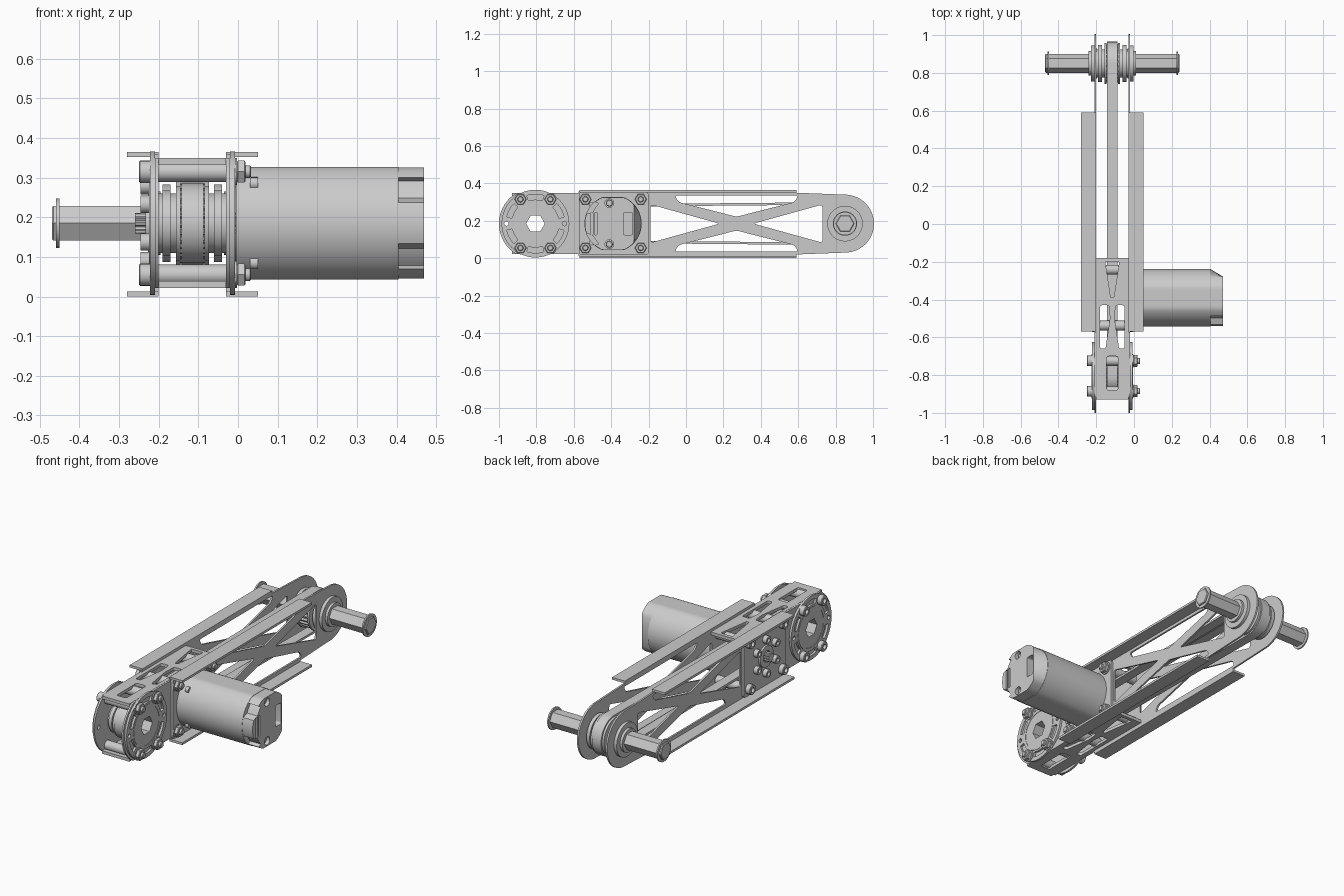
import bpy, bmesh, math
from mathutils import Matrix, Vector

if "Cube" in bpy.data.objects:
    bpy.data.objects.remove(bpy.data.objects["Cube"])

XC, ZC = -0.115, 0.185                 # middle plane of the arm, axis height
FY, MY, BY = -0.805, -0.39, 0.85       # front pulley, motor, back shaft


def finish(name, me):
    bm = bmesh.new()
    bm.from_mesh(me)
    bmesh.ops.remove_doubles(bm, verts=bm.verts, dist=1e-5)
    bmesh.ops.recalc_face_normals(bm, faces=bm.faces)
    bm.to_mesh(me)
    bm.free()
    me.shade_smooth()
    me.set_sharp_from_angle(angle=math.radians(30))
    ob = bpy.data.objects.new(name, me)
    bpy.context.collection.objects.link(ob)
    return ob


def plate(name, loops, lo, hi, axis='x'):
    """Flat outline with holes, extruded lo..hi along x (drawn in y,z) or z (drawn in x,y)."""
    lo, hi = min(lo, hi), max(lo, hi)
    cu = bpy.data.curves.new(name, 'CURVE')
    cu.dimensions, cu.fill_mode, cu.extrude = '2D', 'BOTH', (hi - lo) / 2
    for pts in loops:
        sp = cu.splines.new('POLY')
        sp.points.add(len(pts) - 1)
        for p, q in zip(sp.points, pts):
            p.co = (q[0], q[1], 0, 1)
        sp.use_cyclic_u = True
    tmp = bpy.data.objects.new(name + "_curve", cu)
    bpy.context.collection.objects.link(tmp)
    dg = bpy.context.evaluated_depsgraph_get()
    me = bpy.data.meshes.new_from_object(tmp.evaluated_get(dg))
    bpy.data.objects.remove(tmp)
    me.transform(Matrix.Translation((0, 0, (lo + hi) / 2)))
    if axis == 'x':
        me.transform(Matrix(((0, 0, 1, 0), (1, 0, 0, 0), (0, 1, 0, 0), (0, 0, 0, 1))))
    return finish(name, me)


def turned(name, profile, y, z, n=24):
    """Solid of revolution about x from (x, radius) pairs; n=6 gives hex stock."""
    bm = bmesh.new()
    rings = [[bm.verts.new((x, y + r * math.cos(2 * math.pi * i / n), z + r * math.sin(2 * math.pi * i / n)))
              for i in range(n)] for x, r in profile]
    for a, b in zip(rings, rings[1:]):
        for i in range(n):
            bm.faces.new((a[i], a[(i + 1) % n], b[(i + 1) % n], b[i]))
    bm.faces.new(rings[0])
    bm.faces.new(rings[-1])
    me = bpy.data.meshes.new(name)
    bm.to_mesh(me)
    bm.free()
    return finish(name, me)


def arc(y, z, r, a0, a1, n=24):
    return [(y + r * math.cos(math.radians(a0 + (a1 - a0) * i / n)),
             z + r * math.sin(math.radians(a0 + (a1 - a0) * i / n))) for i in range(n + 1)]


def circle(y, z, r, n=48):
    return arc(y, z, r, 0, 360, n)[:-1]


def rounded(pts, r, n=5):
    out = []
    for i, p in enumerate(pts):
        p, a, b = Vector(p), Vector(pts[i - 1]), Vector(pts[(i + 1) % len(pts)])
        s, e = p + (a - p).normalized() * r, p + (b - p).normalized() * r
        for k in range(n + 1):
            t = k / n
            out.append(tuple(s * (1 - t) ** 2 + p * 2 * t * (1 - t) + e * t * t))
    return out


def rect(a0, a1, b0, b1):
    return [(a0, b0), (a1, b0), (a1, b1), (a0, b1)]


def flip(pts):
    return [(y, 2 * ZC - z) for y, z in pts]


# Side plates with cross-braced windows, rounded at both ends
outline = (arc(BY, ZC, 0.155, -85, 85) + [(0.59, 0.35), (0.59, 0.358), (-0.575, 0.358), (-0.575, 0.348)]
           + arc(FY - 0.005, ZC, 0.19, 121, 239) + [(-0.575, 0.022), (-0.575, 0.012), (0.59, 0.012), (0.59, 0.02)])
top_win = rounded([(-0.06, 0.335), (0.60, 0.335), (0.58, 0.300), (0.27, 0.222), (-0.04, 0.300)], 0.016)
windows = [top_win, flip(top_win),
           rounded([(-0.19, 0.287), (-0.19, 0.083), (0.18, 0.185)], 0.018),
           rounded([(0.73, 0.287), (0.36, 0.185), (0.73, 0.083)], 0.018)]
hexhole = circle(FY, ZC, 0.05, 6)

# Round end plates with pocketed rims
slots = []
for a, h in ((90, 17), (270, 17), (28, 15), (152, 15), (208, 15), (332, 15)):
    slots.append(rounded(arc(FY, ZC, 0.157, a - h, a + h, 6) + arc(FY, ZC, 0.128, a + h, a - h, 6), 0.004, 2))
pins = [circle(FY + s * 0.155, ZC, 0.012, 12) for s in (-1, 1)]

for s, side in ((-1, "left"), (1, "right")):
    X = lambda d: XC + s * d
    plate(side + "_side_plate", [outline, hexhole, circle(FY - 0.155, ZC, 0.012, 12)] + windows, X(0.085), X(0.095))
    plate(side + "_end_disc", [circle(FY, ZC, 0.181, 64), hexhole] + slots + pins, X(0.095), X(0.107))
    plate(side + "_bearing_ring", [circle(FY, ZC, 0.118), circle(FY, ZC, 0.108)], X(0.107), X(0.109))
    # Outward flanges along the top and bottom edges
    for z0, z1, nm in ((0, 0.013, "bottom"), (0.352, 0.365, "top")):
        lo, hi = sorted((X(0.085), X(0.165)))
        plate(f"{side}_{nm}_flange", [rect(lo, hi, -0.57, 0.59)], z0, z1, 'z')
    # Motor mounting plate
    plate(side + "_mount_plate", [rounded(rect(-0.572, -0.2, 0.016, 0.354), 0.02)], X(0.095), X(0.107))
    # Flanged bearing and retaining clip on the back shaft
    turned(side + "_shaft_bearing", [(X(0.08), 0.08), (X(0.095), 0.08), (X(0.095), 0.095), (X(0.112), 0.095),
                                     (X(0.112), 0.065), (X(0.126), 0.065), (X(0.126), 0.045)], BY, ZC, 40)

# Box-tube webs joining the side plates
web_holes = [rounded(rect(XC - 0.03, XC + 0.03, -0.88, -0.70), 0.012),
             rounded([(XC - 0.037, -0.2), (XC + 0.037, -0.2), (XC + 0.008, -0.39), (XC - 0.008, -0.39)], 0.007)]
for s in (-1, 1):
    web_holes.append(rounded([(XC + s * 0.064, -0.66), (XC + s * 0.064, -0.43),
                              (XC + s * 0.018, -0.43), (XC + s * 0.012, -0.5), (XC + s * 0.036, -0.66)], 0.01))
for z0, nm in ((0.332, "top"), (0.022, "bottom")):
    plate(nm + "_web", [rect(XC - 0.085, XC + 0.085, -0.93, -0.18)] + web_holes, z0, z0 + 0.017, 'z')

# Through bolts with spacers, socket heads and hex nuts
for y in (FY - 0.08, FY + 0.08, MY - 0.148, MY + 0.148):
    for z in (0.055, 0.315):
        turned("bolt", [(-0.235, 0.012), (-0.25, 0.014), (-0.25, 0.025), (-0.247, 0.028), (-0.222, 0.028),
                        (-0.222, 0.016), (0.030, 0.016), (0.033, 0.012)], y, z, 20)
        turned("spacer", [(-0.2, 0.026), (-0.03, 0.026)], y, z, 20)
        turned("washer", [(-0.008, 0.034), (-0.003, 0.034)], y, z, 20)
        turned("nut", [(-0.003, 0.028), (0.0, 0.032), (0.016, 0.032), (0.019, 0.028)], y, z, 6)

# Gear-face screws and pinion shaft end on the left
for a in range(30, 390, 60):
    turned("gear_screw", [(-0.235, 0.010), (-0.246, 0.011), (-0.246, 0.022), (-0.222, 0.022)],
           MY + 0.095 * math.cos(math.radians(a)), ZC + 0.095 * math.sin(math.radians(a)), 16)
plate("pinion_boss", [circle(MY, ZC, 0.06, 32), circle(MY, ZC, 0.032, 24)], -0.234, -0.222)
spline = [(MY + (0.026 if i % 4 < 2 else 0.021) * math.cos(i * math.pi / 20),
           ZC + (0.026 if i % 4 < 2 else 0.021) * math.sin(i * math.pi / 20)) for i in range(40)]
plate("motor_shaft", [spline], -0.26, 0.0)

# Belt pulleys: toothed middle between two flanged shoulders
for y, r, nm, bore in ((FY, 0.087, "front", hexhole), (BY, 0.102, "back", circle(BY, ZC, 0.049, 6))):
    teeth = [(y + (r if i % 4 < 2 else r - 0.008) * math.cos(2 * math.pi * i / 96),
              ZC + (r if i % 4 < 2 else r - 0.008) * math.sin(2 * math.pi * i / 96)) for i in range(96)]
    plate(nm + "_pulley_teeth", [teeth, bore], XC - 0.035, XC + 0.035)
    for s in (-1, 1):
        plate(nm + "_pulley_hub", [circle(y, ZC, 0.075), bore], XC + s * 0.035, XC + s * 0.085)
        plate(nm + "_pulley_flange", [circle(y, ZC, r + 0.007), bore], XC + s * 0.03, XC + s * 0.042)
        plate(nm + "_pulley_collar", [circle(y, ZC, r - 0.004), bore], XC + s * 0.055, XC + s * 0.075)


# Drive belt
def belt(o):
    return arc(BY, ZC, 0.102 + o, -90, 90, 32) + arc(FY, ZC, 0.087 + o, 90, 270, 32)


plate("belt", [belt(0.013), belt(0)], XC - 0.028, XC + 0.028)

# Hex output shaft with end clips
turned("hex_shaft", [(-0.47, 0.046), (-0.466, 0.05), (0.236, 0.05), (0.24, 0.046)], BY, ZC, 6)
for x in (-0.455, 0.228):
    turned("shaft_clip", [(x - 0.004, 0.062), (x + 0.004, 0.062)], BY, ZC, 24)


# Motor: can with flattened top and bottom, notched end cap
def can(r, h):
    return [(y, max(ZC - h, min(ZC + h, z))) for y, z in circle(MY, ZC, r, 72)]


plate("motor_can", [can(0.153, 0.142)], -0.005, 0.405)
slot = rounded(rect(MY + 0.055, MY + 0.105, 0.125, 0.245), 0.01)
vents = [rounded(rect(MY - 0.12 + k * 0.022, MY - 0.108 + k * 0.022, 0.125, 0.245), 0.004) for k in range(2)]
wells = [circle(MY - 0.02, ZC + s * 0.11, 0.023, 20) for s in (-1, 1)]
rim = []
for y, z in can(0.151, 0.14):
    if y < MY - 0.04 and 0.055 < abs(z - ZC) < 0.115:      # two notches in the rim
        y += 0.03
    rim.append((y, z))
cap = plate("motor_end_cap", [rim, slot] + vents + wells, 0.405, 0.47)
for v in cap.data.vertices:                                 # chamfer on the back side
    if v.co.x > 0.46 and v.co.y > MY + 0.112:
        v.co.y = MY + 0.112
for s in (-1, 1):
    turned("motor_cap_screw", [(0.40, 0.019), (0.45, 0.019), (0.455, 0.015)], MY - 0.02, ZC + s * 0.11, 16)
    turned("motor_locating_stud", [(0.03, 0.016), (0.05, 0.016)], MY - 0.112, ZC + s * 0.1, 16)
